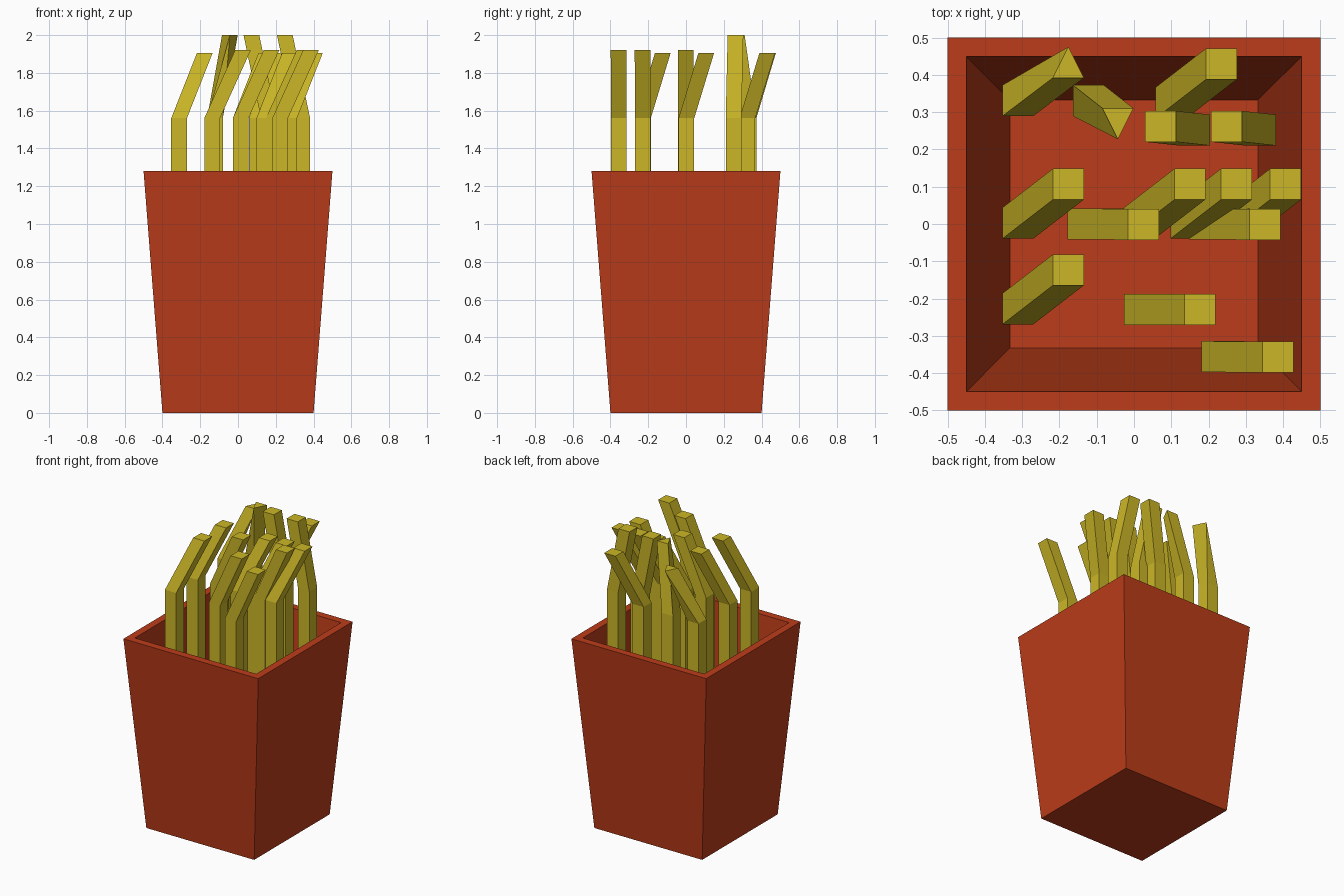
import bpy, bmesh

if "Cube" in bpy.data.objects:
    bpy.data.objects.remove(bpy.data.objects["Cube"])


def material(name, color):
    m = bpy.data.materials.new(name)
    m.diffuse_color = (*color, 1)
    m.use_nodes = True
    m.node_tree.nodes["Principled BSDF"].inputs["Base Color"].default_value = m.diffuse_color
    return m


RED = material("red_card", (0.50, 0.045, 0.01))
YELLOW = material("golden_potato", (0.60, 0.47, 0.02))


def square(cx, cy, h, z):
    return [(cx + sx * h, cy + sy * h, z)
            for sx, sy in ((-1, -1), (1, -1), (1, 1), (-1, 1))]


def loft(name, rings, mat):
    """Skin a stack of four-sided rings and cap both ends."""
    bm = bmesh.new()
    loops = [[bm.verts.new(p) for p in r] for r in rings]
    for a, b in zip(loops, loops[1:]):
        for i in range(4):
            j = (i + 1) % 4
            bm.faces.new((a[i], a[j], b[j], b[i]))
    bm.faces.new(loops[0][::-1])
    bm.faces.new(loops[-1])
    bmesh.ops.remove_doubles(bm, verts=bm.verts, dist=1e-4)
    bmesh.ops.recalc_face_normals(bm, faces=bm.faces)
    me = bpy.data.meshes.new(name)
    bm.to_mesh(me)
    bm.free()
    me.materials.append(mat)
    ob = bpy.data.objects.new(name, me)
    bpy.context.collection.objects.link(ob)
    return ob


# Tapered hollow carton: outside up, over the rim, down to the inner floor
loft("carton", [square(0, 0, h, z) for h, z in
                ((0.40, 0), (0.50, 1.28), (0.45, 1.28), (0.333, 0.08))], RED)

# Fries: straight to the bend, then leaning to the tip
R = 0.0415
BOTTOM, BEND = 0.08, 1.56


def fry(name, x, y, lean, top, pinch=None):
    tip = square(x + lean[0], y + lean[1], R, top)
    if pinch:  # tip edge merged into a point
        i, j = pinch
        mid = tuple((a + b) / 2 for a, b in zip(tip[i], tip[j]))
        tip[i] = tip[j] = mid
    loft(name, [square(x, y, R, BOTTOM), square(x, y, R, BEND), tip], YELLOW)


# Each group: lean (dx, dy), tip height, base centres
groups = {
    "diagonal_fry": ((0.136, 0.105), 1.905,
                     [(-0.312, -0.228), (-0.312, 0.002), (0.099, 0.325),
                      (0.014, 0.002), (0.139, 0.002), (0.271, 0.002)]),
    "side_fry": ((0.163, -0.001), 1.92,
                 [(-0.137, 0), (0.189, 0), (0.014, -0.229), (0.223, -0.356)]),
    "tall_fry": ((-0.092, 0.01), 2.0, [(0.163, 0.252), (0.340, 0.252)]),
}
for name, (lean, top, bases) in groups.items():
    for n, (x, y) in enumerate(bases, 1):
        fry(f"{name}_{n}", x, y, lean, top)

# Two fries with wedge tips
fry("wedge_fry_left", -0.312, 0.331, (0.136, 0.103), 1.905, (2, 3))
fry("wedge_fry_back", -0.122, 0.331, (0.079, -0.062), 2.0, (0, 1))
